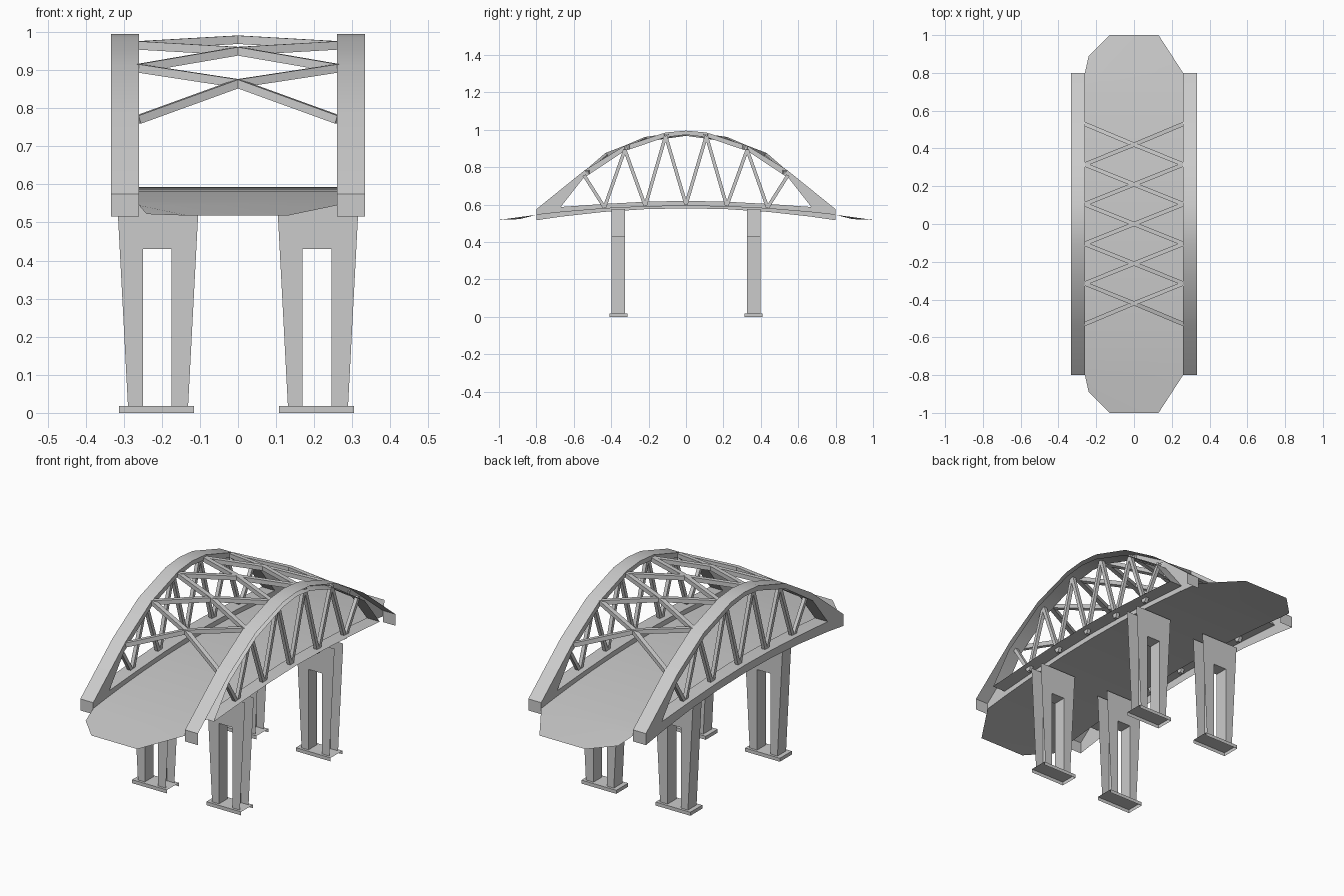
import bpy, bmesh, math
from mathutils import Vector, Matrix

old = bpy.data.objects.get("Cube")
if old:
    bpy.data.objects.remove(old, do_unlink=True)

grey = bpy.data.materials.new("light grey")
grey.use_nodes = True
COLOR = (0.6, 0.6, 0.6, 1)
grey.diffuse_color = COLOR
grey.node_tree.nodes["Principled BSDF"].inputs["Base Color"].default_value = COLOR


def finish(name, bm, angle=35):
    bmesh.ops.remove_doubles(bm, verts=bm.verts, dist=0.0005)
    bmesh.ops.recalc_face_normals(bm, faces=bm.faces)
    mesh = bpy.data.meshes.new(name)
    bm.to_mesh(mesh)
    bm.free()
    mesh.materials.append(grey)
    ob = bpy.data.objects.new(name, mesh)
    bpy.context.scene.collection.objects.link(ob)
    bpy.ops.object.select_all(action='DESELECT')
    ob.select_set(True)
    bpy.context.view_layer.objects.active = ob
    bpy.ops.object.shade_smooth_by_angle(angle=math.radians(angle))
    return ob


def face(bm, pts):
    bm.faces.new([bm.verts.new(p) for p in pts])


def band(bm, a, b):
    """Quads between two rows of points."""
    for i in range(len(a) - 1):
        face(bm, (a[i], a[i + 1], b[i + 1], b[i]))


def beam(bm, a, b, w, h):
    """Square bar from a to b."""
    a, b = Vector(a), Vector(b)
    d = b - a
    m = (Matrix.Translation((a + b) / 2) @ d.to_track_quat('Z', 'Y').to_matrix().to_4x4()
         @ Matrix.Diagonal((w, h, d.length, 1)))
    bmesh.ops.create_cube(bm, size=1, matrix=m)


def mirrored(half):
    """Half profile ending at the middle, completed to the other side."""
    return half + [(-y, z) for y, z in reversed(half[:-1])]


def deck_z(y):
    return 0.593 - 0.048 * (y / 0.8) ** 2


def bottom_z(y):
    return 0.58 - 0.064 * (y / 0.8) ** 2


def at(x, profile):
    return [(x, y, z) for y, z in profile]


# Road deck: cambered sheet with tapering tongues at both ends
XS = (-0.26, -0.13, 0.13, 0.26)
bm = bmesh.new()
rows = [[(x, y, deck_z(y)) for x in XS] for y in (-0.8 + 0.1 * i for i in range(17))]
for r0, r1 in zip(rows, rows[1:]):
    band(bm, r0, r1)
for s in (-1, 1):
    a, b, c, d = [(x, s * 0.8, deck_z(0.8)) for x in XS]
    corner = (-0.24, s * 0.89, 0.522)
    tip_l, tip_r = (-0.13, s, 0.518), (0.13, s, 0.518)
    face(bm, (a, corner, tip_l, b))
    face(bm, (b, tip_l, tip_r, c))
    face(bm, (c, tip_r, d))
finish("road_deck", bm)

# Arch girders: hollow box, open below and on the +x side
outer = mirrored([(-0.8, 0.575), (-0.54, 0.785), (-0.33, 0.913), (-0.11, 0.985), (0, 0.995)])
inner = mirrored([(-0.67, 0.587), (-0.55, 0.74), (-0.33, 0.885), (-0.11, 0.96), (0, 0.973)])
tie = mirrored([(-0.8, 0.575), (-0.67, 0.587), (-0.44, 0.603), (-0.22, 0.615), (0, 0.62)])
for s, side in ((1, "left"), (-1, "right")):
    bm = bmesh.new()
    xi, xo = s * 0.26, s * 0.333
    for x, low in ((xi, deck_z), (xo, bottom_z)):
        if x > 0.3:
            continue
        band(bm, at(x, outer), at(x, inner))
        band(bm, at(x, tie), at(x, [(y, low(y)) for y, z in tie]))
    for prof in (outer, inner, tie[1:-1]):
        band(bm, at(xi, prof), at(xo, prof))
    for y in (-0.8, 0.8):
        face(bm, ((xi, y, 0.575), (xo, y, 0.575), (xo, y, 0.516), (xi, y, 0.516)))
    finish(side + "_arch_girder", bm)

# Zigzag hangers inside each arch
top_z = {1: 0.967, 3: 0.893, 5: 0.757}
nodes = []
for k in range(-5, 6):
    z = top_z[abs(k)] if k % 2 else 0.6 - 0.004 * abs(k)
    nodes.append((k * 0.109, z))
for s, side in ((1, "left"), (-1, "right")):
    bm = bmesh.new()
    for (y0, z0), (y1, z1) in zip(nodes, nodes[1:]):
        beam(bm, (s * 0.297, y0, z0), (s * 0.297, y1, z1), 0.018, 0.018)
    finish(side + "_hangers", bm)

# Crossed bracing overhead, raised slightly at each crossing
edge = mirrored([(-0.53, 0.77), (-0.315, 0.905), (-0.105, 0.965), (0, 0)])
edge = [p for p in edge if p[1] > 0]
mids = mirrored([(-0.42, 0.865), (-0.21, 0.95), (0, 0.98)])
bm = bmesh.new()
for i, (ym, zm) in enumerate(mids):
    for y, z in edge[i:i + 2]:
        for s in (-1, 1):
            beam(bm, (s * 0.262, y, z), (0, ym, zm), 0.022, 0.022)
finish("overhead_bracing", bm)

# Piers: two tapered legs joined at the top, open at the top and on the +x side
TOP, SLOT, FOOT = 0.575, 0.43, 0.018


def pier(name, cx, cy):
    bm = bmesh.new()

    def edge_x(s, z):
        return cx + s * (0.078 + 0.027 * z / 0.515)

    def walls(pts):
        band(bm, [(x, cy - 0.035, z) for x, z in pts], [(x, cy + 0.035, z) for x, z in pts])

    slot = [cx - 0.04, cx + 0.036]
    for y in (cy - 0.035, cy + 0.035):
        for s, xs in ((-1, slot[0]), (1, slot[1])):
            face(bm, [(edge_x(s, z), y, z) for z in (FOOT, SLOT)]
                 + [(xs, y, z) for z in (SLOT, FOOT)])
        face(bm, [(edge_x(-1, SLOT), y, SLOT), (slot[0], y, SLOT), (slot[1], y, SLOT),
                  (edge_x(1, SLOT), y, SLOT), (edge_x(1, TOP), y, TOP), (edge_x(-1, TOP), y, TOP)])
    walls([(edge_x(-1, z), z) for z in (FOOT, SLOT, TOP)])
    walls([(slot[0], FOOT), (slot[0], SLOT), (slot[1], SLOT), (slot[1], FOOT)])
    finish(name, bm)

    # Footing slab, a shell open below and on the +x side
    bm = bmesh.new()
    x0, x1, y0, y1 = cx - 0.102, cx + 0.095, cy - 0.048, cy + 0.048
    face(bm, ((x0, y0, FOOT), (x1, y0, FOOT), (x1, y1, FOOT), (x0, y1, FOOT)))
    rim = [(x1, y0), (x0, y0), (x0, y1), (x1, y1)]
    band(bm, [(x, y, FOOT) for x, y in rim], [(x, y, 0) for x, y in rim])
    finish(name + "_footing", bm)


for sx, side in ((1, "left"), (-1, "right")):
    for sy, end in ((-1, "front"), (1, "back")):
        pier(f"{end}_{side}_pier", sx * 0.21, sy * 0.362)
